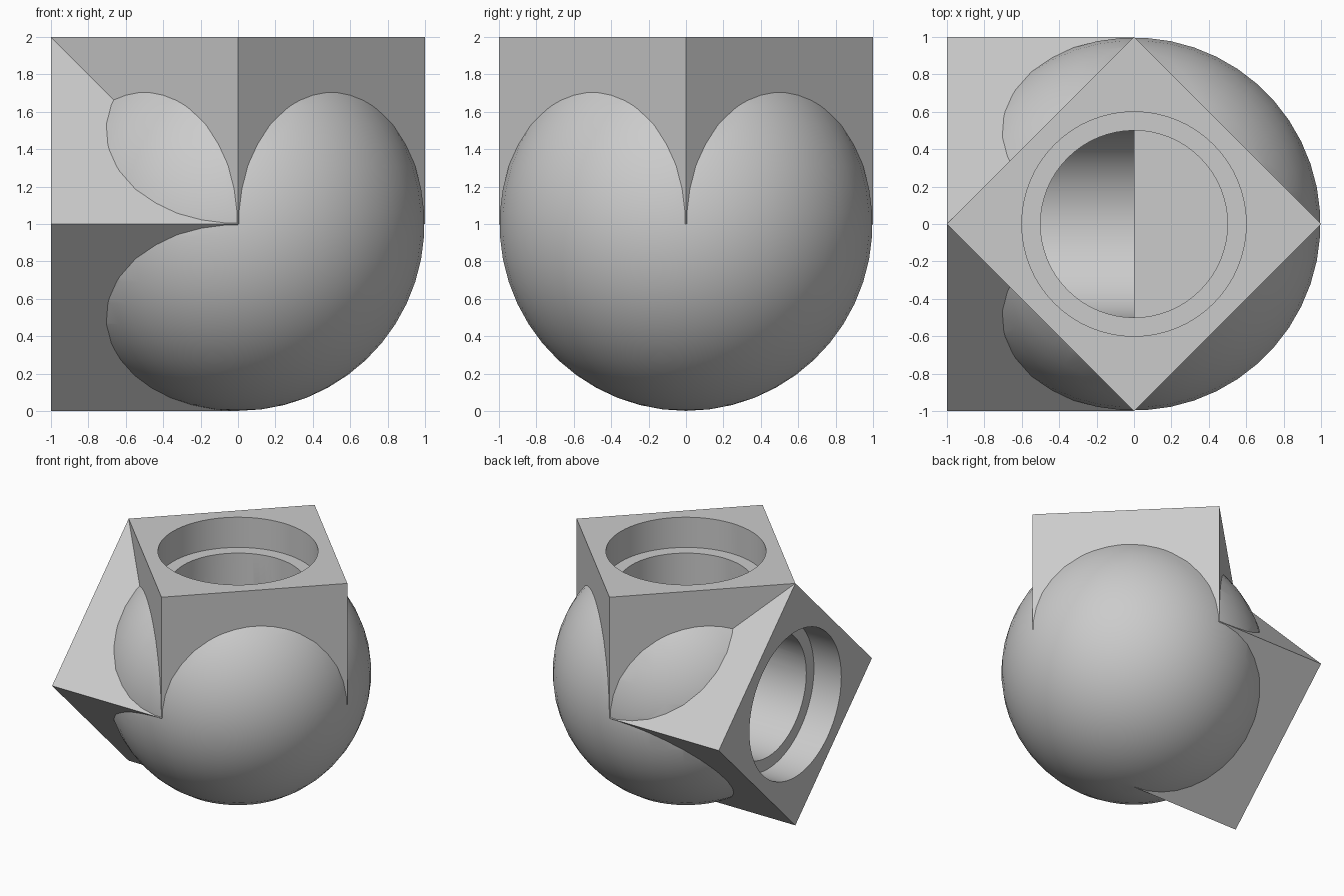
import bpy
from math import pi, radians

old = bpy.data.objects.get("Cube")
if old:
    bpy.data.objects.remove(old, do_unlink=True)

# One plain grey material
grey = bpy.data.materials.new("plain grey")
grey.use_nodes = True
colour = (0.6, 0.6, 0.6, 1)
grey.diffuse_color = colour
grey.node_tree.nodes["Principled BSDF"].inputs["Base Color"].default_value = colour

UP = (0, 0, 1)
SIDE = (-1, 0, 0)


def prism(name, axis, radius, start, end, sides, turn=0.0):
    """Prism from the centre of the ball along an axis, start to end."""
    mid = (start + end) / 2
    rot = (0, 0, turn) if axis == UP else (0, -pi / 2, 0)
    bpy.ops.mesh.primitive_cylinder_add(
        vertices=sides, radius=radius, depth=end - start,
        location=(axis[0] * mid, 0, 1 + axis[2] * mid), rotation=rot)
    ob = bpy.context.object
    ob.name = name
    bpy.ops.object.transform_apply(location=True, rotation=True, scale=True)
    return ob


def combine(body, tool, operation):
    mod = body.modifiers.new(operation.lower(), 'BOOLEAN')
    mod.operation = operation
    mod.solver = 'EXACT'
    mod.object = tool
    bpy.context.view_layer.objects.active = body
    bpy.ops.object.modifier_apply(modifier=mod.name)
    bpy.data.objects.remove(tool, do_unlink=True)


# Round elbow body
bpy.ops.mesh.primitive_uv_sphere_add(segments=48, ring_count=25, radius=0.999,
                                     location=(0, 0, 1), rotation=(0, 0, radians(3.75)))
body = bpy.context.object
body.name = "elbow_body"
bpy.ops.object.transform_apply(location=True, rotation=True, scale=True)

# Square sockets, corner upwards, one on top and one on the right
for axis, name in ((UP, "top_socket"), (SIDE, "right_socket")):
    combine(body, prism(name, axis, 1, 0, 1, 4), 'UNION')

# Stepped bores that meet at the centre
for axis, name in ((UP, "top"), (SIDE, "right")):
    combine(body, prism(name + "_bore", axis, 0.5, 0, 1.1, 64), 'DIFFERENCE')
    combine(body, prism(name + "_counterbore", axis, 0.6, 0.75, 1.1, 64), 'DIFFERENCE')

body.data.materials.clear()
body.data.materials.append(grey)
bpy.ops.object.select_all(action='DESELECT')
body.select_set(True)
bpy.context.view_layer.objects.active = body
bpy.ops.object.shade_smooth_by_angle(angle=radians(25))
